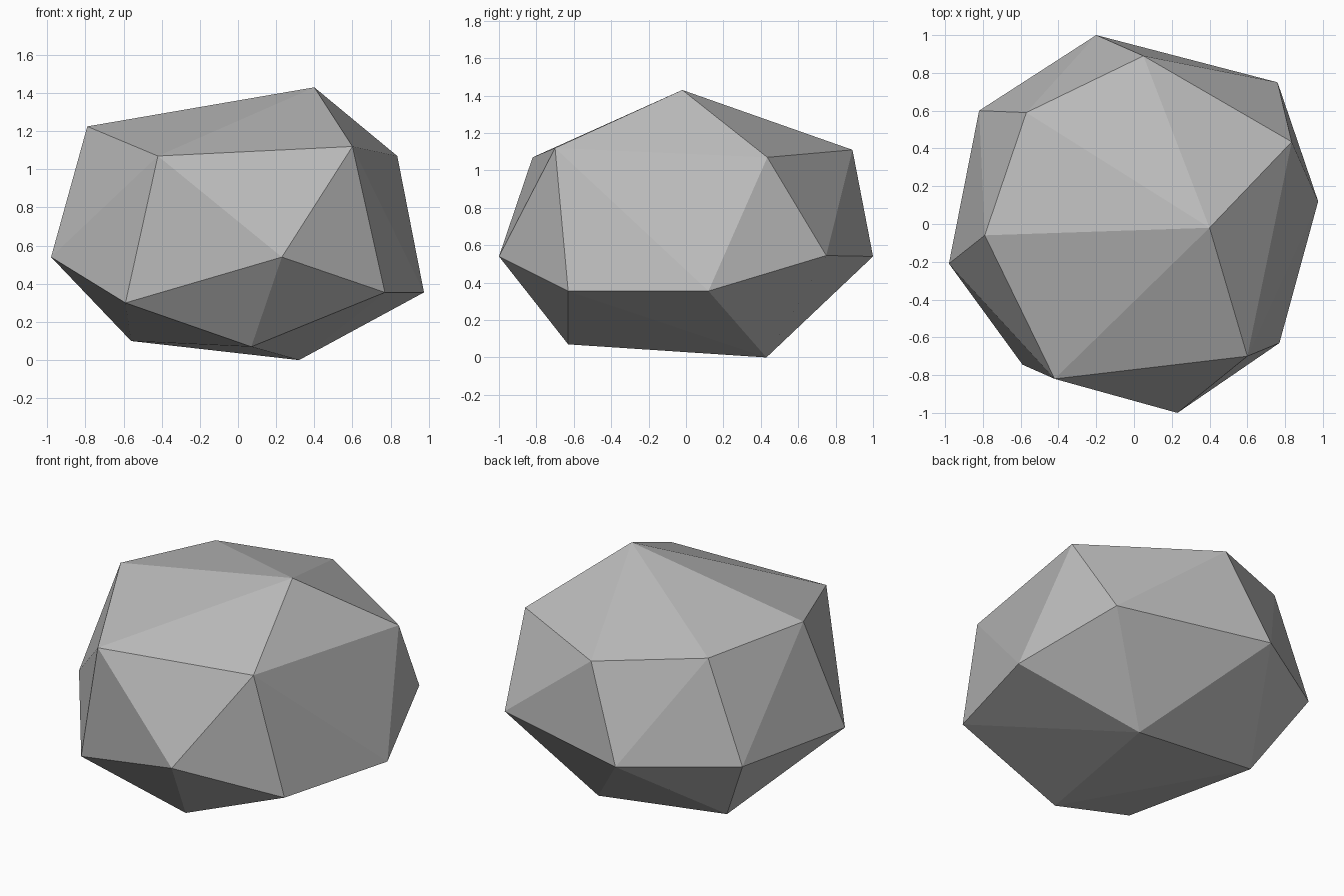
import bpy, bmesh, math

if "Cube" in bpy.data.objects:
    bpy.data.objects.remove(bpy.data.objects["Cube"])

# Corner points of the faceted boulder, low to high
CORNERS = [
    (0.32, 0.43, 0.00), (0.07, -0.63, 0.07), (-0.56, 0.385, 0.10),
    (-0.59, -0.745, 0.30), (0.77, -0.63, 0.355), (0.975, 0.12, 0.355),
    (0.23, -1.00, 0.54), (-0.98, -0.21, 0.54), (-0.20, 1.00, 0.54),
    (0.76, 0.75, 0.545), (-0.82, 0.60, 0.555), (-0.42, -0.82, 1.07),
    (0.835, 0.435, 1.07), (0.05, 0.89, 1.11), (0.60, -0.70, 1.12),
    (-0.57, 0.59, 1.18), (-0.79, -0.06, 1.225), (0.40, -0.02, 1.43),
]

# Stone colour
stone = bpy.data.materials.new("grey stone")
stone.diffuse_color = (0.5, 0.5, 0.5, 1.0)
stone.use_nodes = True
stone.node_tree.nodes["Principled BSDF"].inputs["Base Color"].default_value = stone.diffuse_color

# Boulder: convex shell round the corners, flat facets merged
bm = bmesh.new()
for corner in CORNERS:
    bm.verts.new(corner)
bmesh.ops.convex_hull(bm, input=bm.verts)
bmesh.ops.dissolve_limit(bm, angle_limit=math.radians(1.5),
                         verts=bm.verts, edges=bm.edges)
bmesh.ops.recalc_face_normals(bm, faces=bm.faces)
mesh = bpy.data.meshes.new("boulder")
bm.to_mesh(mesh)
bm.free()
mesh.materials.append(stone)
bpy.context.collection.objects.link(bpy.data.objects.new("boulder", mesh))
